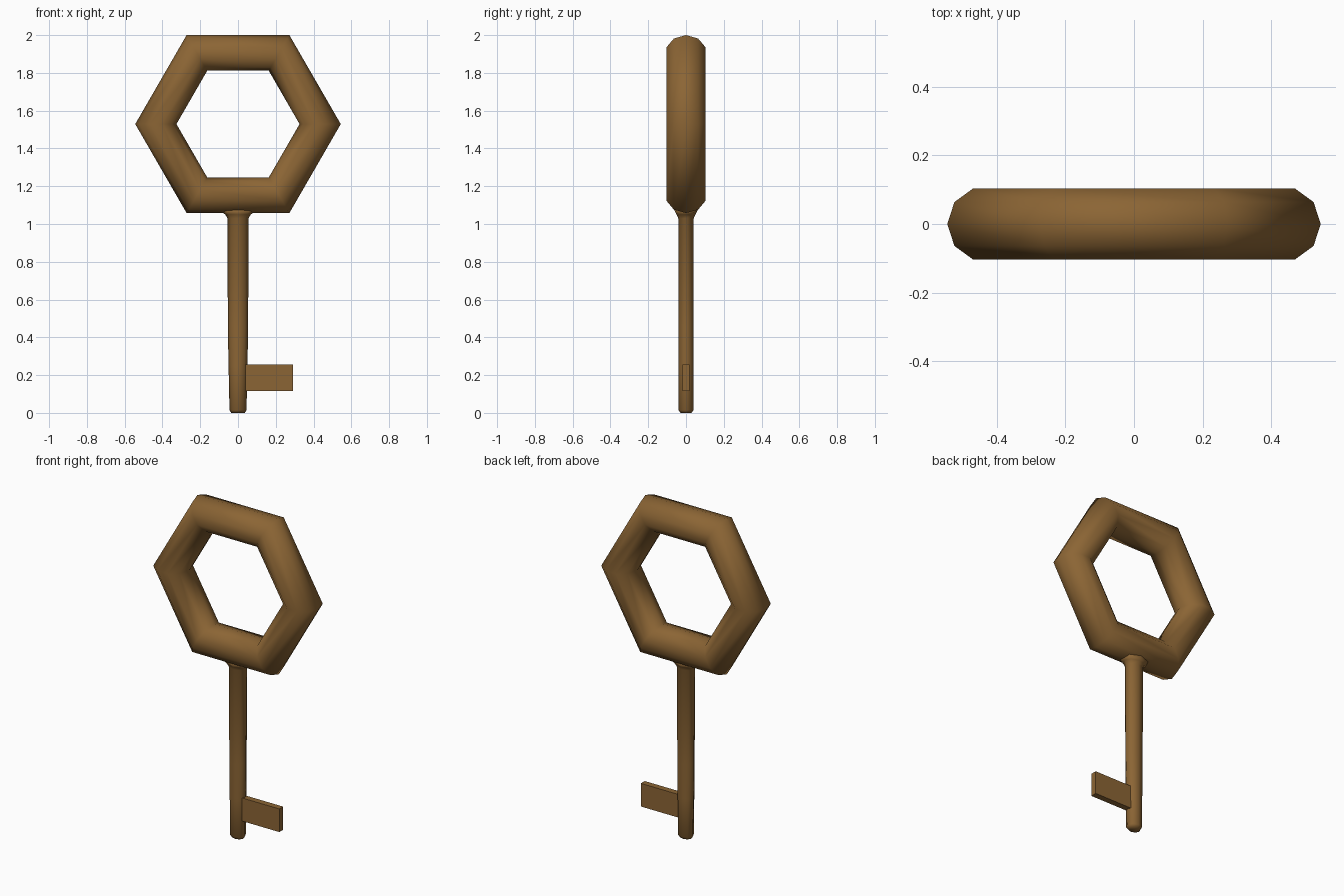
import bpy, bmesh
from math import sin, cos, tau

cube = bpy.data.objects.get("Cube")
if cube:
    bpy.data.objects.remove(cube, do_unlink=True)

bronze = bpy.data.materials.new("aged bronze")
bronze.use_nodes = True
colour = (0.26, 0.13, 0.035, 1)
bronze.diffuse_color = colour
bronze.node_tree.nodes["Principled BSDF"].inputs["Base Color"].default_value = colour


def finish(name, bm):
    bmesh.ops.recalc_face_normals(bm, faces=bm.faces)
    mesh = bpy.data.meshes.new(name)
    bm.to_mesh(mesh)
    bm.free()
    mesh.materials.append(bronze)
    mesh.shade_smooth()
    obj = bpy.data.objects.new(name, mesh)
    bpy.context.collection.objects.link(obj)
    return obj


def bridge(bm, a, b):
    n = len(a)
    for i in range(n):
        j = (i + 1) % n
        bm.faces.new((a[i], a[j], b[j], b[i]))


# Hexagonal handle: a torus with six corners and a ten-sided section
MAJOR, MINOR, CENTRE = 0.435, 0.109, 1.529
bm = bmesh.new()
rings = []
for i in range(6):
    a = tau * i / 6
    ring = []
    for k in range(10):
        t = tau * k / 10
        r = MAJOR + MINOR * cos(t)
        ring.append(bm.verts.new((r * cos(a), MINOR * sin(t), CENTRE + r * sin(a))))
    rings.append(ring)
for i in range(6):
    bridge(bm, rings[i], rings[(i + 1) % 6])
finish("handle_ring", bm)

# Shaft: stacked oval sections (height, half width, half depth), flared at the top
sections = [(0, 0.036, 0.028), (0.015, 0.045, 0.041), (0.25, 0.05, 0.041),
            (0.46, 0.054, 0.041), (1.03, 0.055, 0.041), (1.05, 0.068, 0.05),
            (1.075, 0.1, 0.062)]
bm = bmesh.new()
rings = [[bm.verts.new((w * cos(tau * k / 8), d * sin(tau * k / 8), z))
          for k in range(8)] for z, w, d in sections]
for a, b in zip(rings, rings[1:]):
    bridge(bm, a, b)
bm.faces.new(rings[0])
bm.faces.new(rings[-1])
finish("shaft", bm)

# Bit: a single flat tooth on the left side
bm = bmesh.new()
bmesh.ops.create_cube(bm, size=1)
for v in bm.verts:
    v.co.x = 0.16 + v.co.x * 0.26
    v.co.y *= 0.037
    v.co.z = 0.185 + v.co.z * 0.14
bit = finish("bit", bm)
bpy.context.view_layer.objects.active = bit
bit.select_set(True)
bpy.ops.object.shade_smooth_by_angle()
